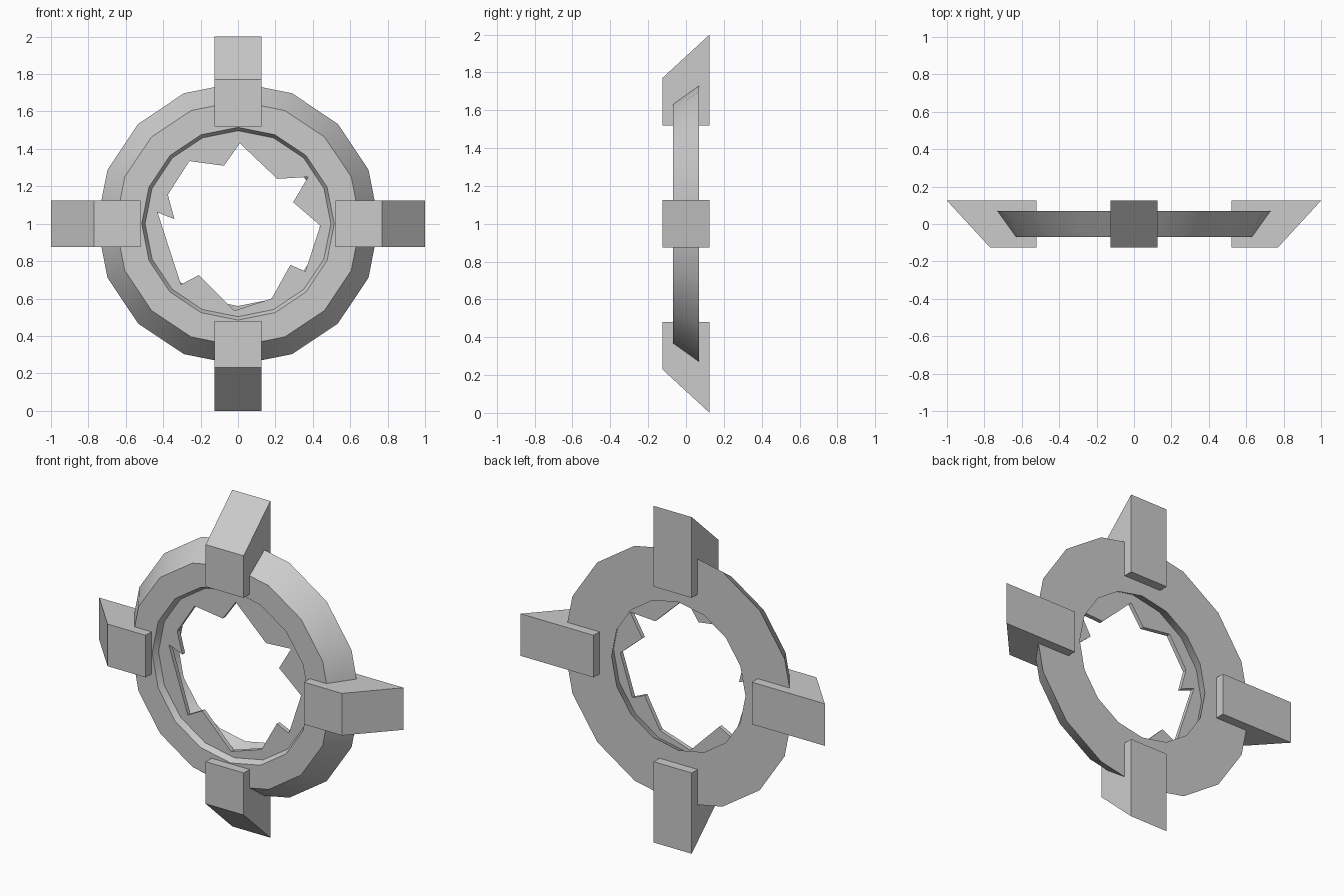
import bpy, bmesh, math
from mathutils import Matrix, Vector

if "Cube" in bpy.data.objects:
    bpy.data.objects.remove(bpy.data.objects["Cube"])

SIDES = 16
CENTRE = Vector((0, 0, 1))

grey = bpy.data.materials.new("plain grey")
grey.diffuse_color = (0.6, 0.6, 0.6, 1)
grey.use_nodes = True
grey.node_tree.nodes["Principled BSDF"].inputs["Base Color"].default_value = grey.diffuse_color


def finish(name, bm):
    bmesh.ops.recalc_face_normals(bm, faces=bm.faces)
    mesh = bpy.data.meshes.new(name)
    bm.to_mesh(mesh)
    bm.free()
    mesh.materials.append(grey)
    obj = bpy.data.objects.new(name, mesh)
    bpy.context.collection.objects.link(obj)
    obj.location = CENTRE
    return obj


def circle(radius):
    step = 2 * math.pi / SIDES
    return [(radius * math.cos(i * step), radius * math.sin(i * step)) for i in range(SIDES)]


# Ring: a flared four-sided section (radius, y) swept round the y axis
section = [(0.515, -0.07), (0.655, -0.07), (0.755, 0.07), (0.44, 0.07)]
bm = bmesh.new()
loops = [[bm.verts.new((x, y, z)) for x, z in circle(r)] for r, y in section]
for k in range(4):
    a, b = loops[k], loops[(k + 1) % 4]
    for i in range(SIDES):
        j = (i + 1) % SIDES
        bm.faces.new((a[i], a[j], b[j], b[i]))
ring = finish("ring", bm)
bpy.ops.object.select_all(action='DESELECT')
ring.select_set(True)
bpy.context.view_layer.objects.active = ring
bpy.ops.object.shade_smooth_by_angle(angle=math.radians(30))

# Broken pane: round outside, jagged hole inside
jagged = [(.01, .43), (.21, .24), (.375, .25), (.295, .115), (.44, -.01), (.36, -.255),
          (.28, -.22), (.18, -.40), (-.02, -.465), (-.21, -.275), (-.305, -.325),
          (-.43, .06), (-.34, .025), (-.375, .155), (-.26, .335), (-.075, .31)]
bm = bmesh.new()
edges = []
for outline in (circle(0.5), jagged):
    vs = [bm.verts.new((x, -0.036, z)) for x, z in outline]
    edges += [bm.edges.new((vs[i], vs[i - 1])) for i in range(len(vs))]
bmesh.ops.triangle_fill(bm, edges=edges, use_beauty=True, normal=(0, -1, 0))
extruded = bmesh.ops.extrude_face_region(bm, geom=bm.faces[:], use_keep_orig=True)
bmesh.ops.translate(bm, vec=(0, 0.025, 0),
                    verts=[g for g in extruded["geom"] if isinstance(g, bmesh.types.BMVert)])
finish("broken_pane", bm)

# Four wedge-ended blocks: side profile (y, radial) extruded across x
profile = [(-0.125, 0.52), (0.125, 0.52), (0.125, 1.0), (-0.125, 0.77)]
for n, name in enumerate(("top_block", "right_block", "bottom_block", "left_block")):
    bm = bmesh.new()
    a, b = [[bm.verts.new((x, y, r)) for y, r in profile] for x in (-0.125, 0.125)]
    bm.faces.new(a)
    bm.faces.new(b)
    for i in range(4):
        bm.faces.new((a[i - 1], a[i], b[i], b[i - 1]))
    bm.transform(Matrix.Rotation(n * math.pi / 2, 4, 'Y'))
    finish(name, bm)
